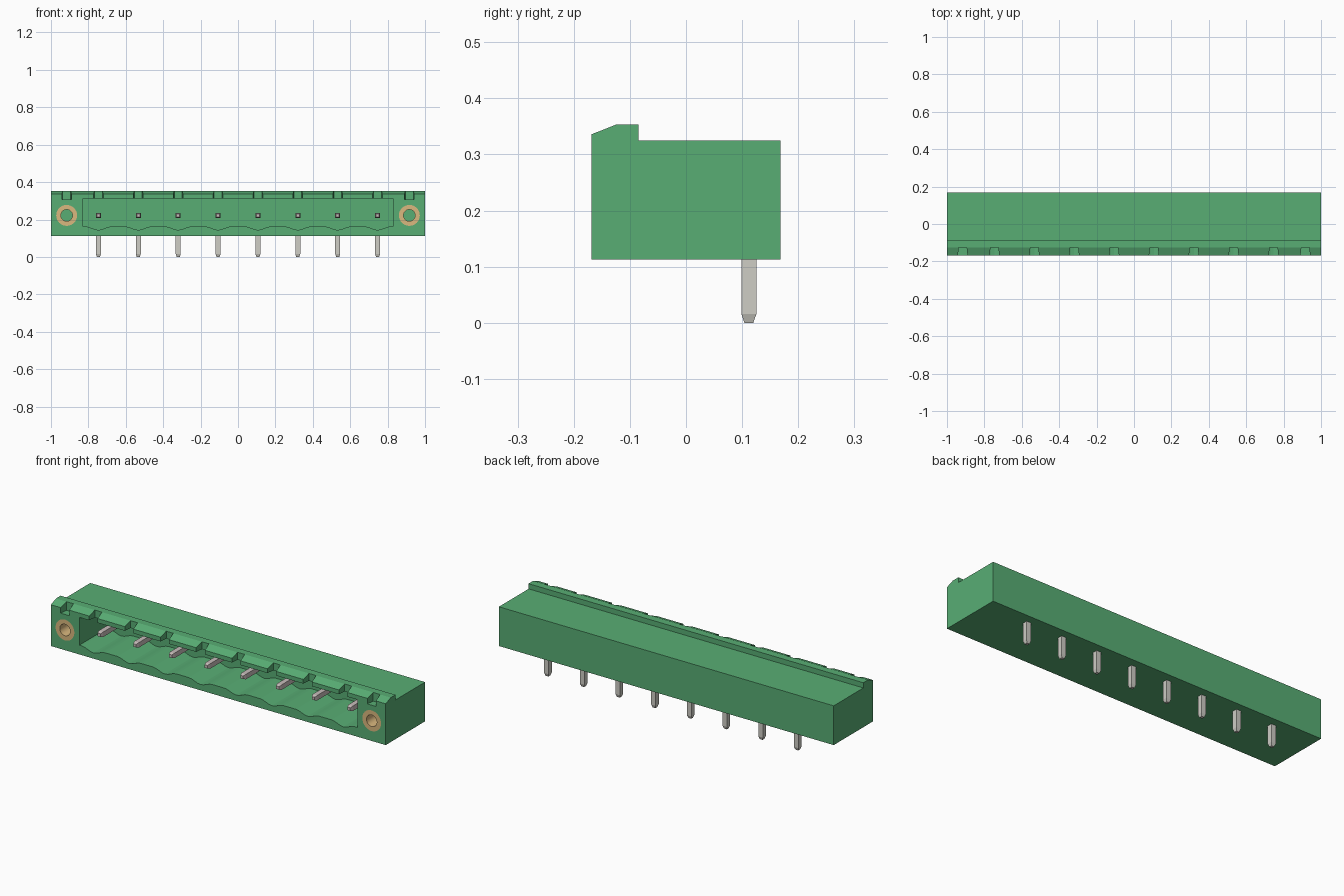
import bpy, bmesh, math
from mathutils import Matrix, Vector

cube = bpy.data.objects.get("Cube")
if cube:
    bpy.data.objects.remove(cube, do_unlink=True)


def material(name, r, g, b, metallic=0.0):
    m = bpy.data.materials.new(name)
    m.use_nodes = True
    m.diffuse_color = (r, g, b, 1)
    m.node_tree.nodes["Principled BSDF"].inputs["Base Color"].default_value = (r, g, b, 1)
    return m


GREEN = material("housing green", 0.098, 0.42, 0.175)
BRASS = material("insert brass", 0.70, 0.48, 0.21)
TIN = material("pin tin", 0.62, 0.61, 0.56)
CONTACT = material("contact metal", 0.58, 0.51, 0.50)

PITCH, COUNT = 0.2132, 8
PIN_X = [(i - (COUNT - 1) / 2) * PITCH for i in range(COUNT)]
FRONT, BACK = -0.168, 0.168
AXIS_Z, SCREW_X = 0.222, 0.916


def finish(name, bm, mat):
    bmesh.ops.recalc_face_normals(bm, faces=bm.faces)
    mesh = bpy.data.meshes.new(name)
    bm.to_mesh(mesh)
    bm.free()
    mesh.materials.append(mat)
    ob = bpy.data.objects.new(name, mesh)
    bpy.context.collection.objects.link(ob)
    return ob


def prism(bm, points, offset):
    """Extrude a closed 3D outline along an offset."""
    face = bm.faces.new([bm.verts.new(p) for p in points])
    new = bmesh.ops.extrude_face_region(bm, geom=[face])["geom"]
    moved = [v for v in new if isinstance(v, bmesh.types.BMVert)]
    bmesh.ops.translate(bm, verts=moved, vec=Vector(offset))


def cut(target, bm, name):
    """Subtract a cutter from the target and discard it."""
    cutter = finish(name, bm, GREEN)
    cutter.hide_render = True
    mod = target.modifiers.new(name, "BOOLEAN")
    mod.operation, mod.solver, mod.object = "DIFFERENCE", "EXACT", cutter
    bpy.context.view_layer.objects.active = target
    bpy.ops.object.modifier_apply(modifier=name)
    bpy.data.objects.remove(cutter, do_unlink=True)


def circle(x, y, radius, n=32):
    return [(x + radius * math.cos(2 * math.pi * k / n), y,
             AXIS_Z + radius * math.sin(2 * math.pi * k / n)) for k in range(n)]


# Housing with the latch ridge along its front top edge
bm = bmesh.new()
section = [(FRONT, 0.113), (BACK, 0.113), (BACK, 0.325), (-0.085, 0.325),
           (-0.085, 0.353), (-0.125, 0.353), (FRONT, 0.336)]
prism(bm, [(-1, y, z) for y, z in section], (2, 0, 0))
housing = finish("housing", bm, GREEN)

# Mating cavity, its floor dipping under each contact
CAVITY_BACK, FLOOR, DIP, HALF = 0.07, 0.163, 0.019, 0.07
outline = [(0.83, 0.313), (-0.83, 0.313), (-0.83, FLOOR)]
for x in PIN_X:
    for k in range(-4, 5):
        t = k / 4
        outline.append((x + t * HALF, FLOOR - DIP * (1 + math.cos(math.pi * t)) / 2))
outline.append((0.83, FLOOR))
bm = bmesh.new()
prism(bm, [(x, FRONT - 0.05, z) for x, z in outline], (0, CAVITY_BACK - FRONT + 0.05, 0))
cut(housing, bm, "cavity_cutter")

# Coding notches in the ridge
bm = bmesh.new()
for x in PIN_X + [-SCREW_X, SCREW_X]:
    prism(bm, [(x - 0.028, FRONT - 0.02, 0.306), (x + 0.028, FRONT - 0.02, 0.306),
               (x + 0.021, -0.125, 0.306), (x - 0.021, -0.125, 0.306)], (0, 0, 0.1))
cut(housing, bm, "notch_cutter")

# Bores for the screw inserts
INSERT_END = 0.03
bm = bmesh.new()
for x in (-SCREW_X, SCREW_X):
    prism(bm, circle(x, FRONT - 0.05, 0.056), (0, INSERT_END - FRONT + 0.05, 0))
cut(housing, bm, "bore_cutter")

# Threaded screw inserts
for side, x in (("right", -SCREW_X), ("left", SCREW_X)):
    bm = bmesh.new()
    rings = [[bm.verts.new(p) for p in circle(x, y, r)]
             for y, r in ((FRONT, 0.056), (FRONT, 0.031), (INSERT_END, 0.031), (INSERT_END, 0.056))]
    for a, b in zip(rings, rings[1:] + rings[:1]):
        for k in range(len(a)):
            j = (k + 1) % len(a)
            bm.faces.new((a[k], a[j], b[j], b[k]))
    insert = finish(side + "_screw_insert", bm, BRASS)
    bpy.ops.object.select_all(action="DESELECT")
    insert.select_set(True)
    bpy.context.view_layer.objects.active = insert
    bpy.ops.object.shade_smooth_by_angle(angle=math.radians(40))


def pin(name, base, tip, mat, width=0.027, point=0.016):
    """Square pin from base to tip, tapered at the tip."""
    axis = Vector(tip) - Vector(base)
    length, h = axis.length, width / 2
    bm = bmesh.new()
    prism(bm, [(-h, -h, 0), (h, -h, 0), (h, h, 0), (-h, h, 0)], (0, 0, length - point))
    end = max(bm.faces, key=lambda f: f.calc_center_median().z)
    new = bmesh.ops.extrude_discrete_faces(bm, faces=[end])["faces"][0]
    old = [e for e in bm.edges if e.is_boundary and e not in new.edges[:]]
    for v in new.verts:
        v.co = Vector((v.co.x * 0.6, v.co.y * 0.6, length))
    bmesh.ops.bridge_loops(bm, edges=old + new.edges[:])
    turn = Matrix.Rotation(math.pi, 4, "X") if axis.z < 0 else Matrix.Rotation(math.pi / 2, 4, "X")
    bmesh.ops.transform(bm, matrix=Matrix.Translation(base) @ turn, verts=bm.verts)
    finish(name, bm, mat)


# Solder legs below and contacts inside the cavity
for i, x in enumerate(PIN_X, 1):
    pin(f"solder_leg_{i}", (x, 0.112, 0.12), (x, 0.112, 0), TIN)
    pin(f"contact_{i}", (x, CAVITY_BACK + 0.01, AXIS_Z), (x, -0.12, AXIS_Z), CONTACT)
